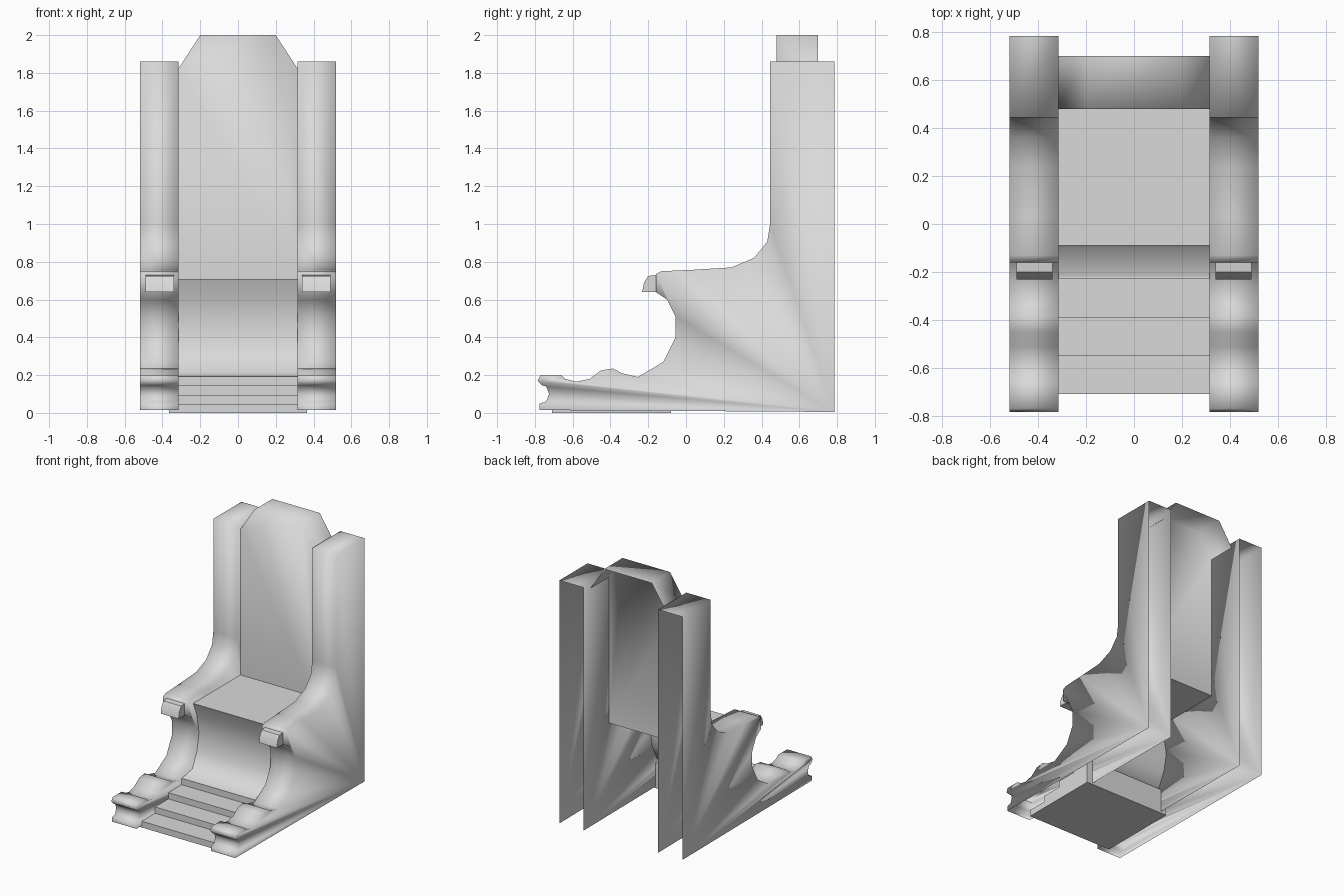
import bpy, bmesh, math

if "Cube" in bpy.data.objects:
    bpy.data.objects.remove(bpy.data.objects["Cube"], do_unlink=True)

stone = bpy.data.materials.new("light_grey_stone")
stone.use_nodes = True
stone.diffuse_color = (0.7, 0.7, 0.7, 1)
stone.node_tree.nodes["Principled BSDF"].inputs["Base Color"].default_value = (0.7, 0.7, 0.7, 1)


def prism(name, points, start, end, axis="x", open_walls=(), open_caps=(), angle=30):
    """Extrude a profile along x (points are y, z) or y (points are x, z).
    Listed walls and caps are left open, giving a shell."""
    def place(p, d):
        return (d, p[0], p[1]) if axis == "x" else (p[0], d, p[1])
    bm = bmesh.new()
    near = [bm.verts.new(place(p, start)) for p in points]
    far = [bm.verts.new(place(p, end)) for p in points]
    n = len(points)
    caps = [bm.faces.new(near), bm.faces.new(far[::-1])]
    walls = [bm.faces.new((near[i], far[i], far[(i + 1) % n], near[(i + 1) % n]))
             for i in range(n)]
    bmesh.ops.recalc_face_normals(bm, faces=bm.faces[:])
    holes = [walls[i] for i in open_walls] + [caps[i] for i in open_caps]
    if holes:
        bmesh.ops.delete(bm, geom=holes, context="FACES")
    mesh = bpy.data.meshes.new(name)
    bm.to_mesh(mesh)
    bm.free()
    mesh.materials.append(stone)
    obj = bpy.data.objects.new(name, mesh)
    bpy.context.collection.objects.link(obj)
    bpy.ops.object.select_all(action="DESELECT")
    obj.select_set(True)
    bpy.context.view_layer.objects.active = obj
    bpy.ops.object.shade_smooth_by_angle(angle=math.radians(angle))
    return obj


# Side outline: tall rear post, armrest, recessed leg and scrolled foot
side = [
    (.785, 1.86), (.445, 1.86), (.445, 1.0), (.43, .905), (.36, .82), (.24, .77),
    (.03, .757), (-.13, .75), (-.16, .735), (-.16, .64), (-.1, .6), (-.055, .51),
    (-.055, .4), (-.12, .27), (-.255, .19), (-.34, .21), (-.385, .235),
    (-.45, .225), (-.51, .18), (-.58, .165), (-.64, .18), (-.66, .2), (-.77, .2),
    (-.785, .17), (-.76, .145), (-.74, .14), (-.725, .1), (-.74, .06),
    (-.775, .05), (-.775, .015), (.785, .005),
]
# Knob at the front of each armrest
knob = [(-.155, .73), (-.2, .725), (-.222, .69), (-.232, .64), (-.155, .64)]

for label, s in (("left", 1), ("right", -1)):
    count = len(side)
    prism(label + "_side_panel", side, s * .315, s * .52,
          open_walls=(count - 2, count - 1), angle=180)
    prism(label + "_armrest_knob", knob, s * .34, s * .49, open_walls=(4,))

# Tall backrest with clipped top corners, hollow behind
back = [(-.317, .71), (-.317, 1.82), (-.2, 2), (.2, 2), (.317, 1.82), (.317, .71)]
prism("backrest", back, .48, .70, axis="y", open_walls=(0, 4, 5),
      open_caps=(1,), angle=180)

# Seat sheet with its curved front, open below and behind
seat = [(.48, .71), (-.09, .71), (-.045, .6), (-.02, .46), (-.045, .33),
        (-.1, .215), (-.23, .19), (.48, .19)]
prism("seat", seat, -.317, .317, open_walls=(6, 7), open_caps=(0, 1), angle=60)

# Low steps leading to the seat
steps = [(-.08, 0), (-.71, 0)]
for i in range(4):
    height = .048 * (i + 1)
    steps += [(-.71 + .16 * i, height), (-.55 + .16 * i if i < 3 else -.08, height)]
prism("front_steps", steps, -.365, .365)
